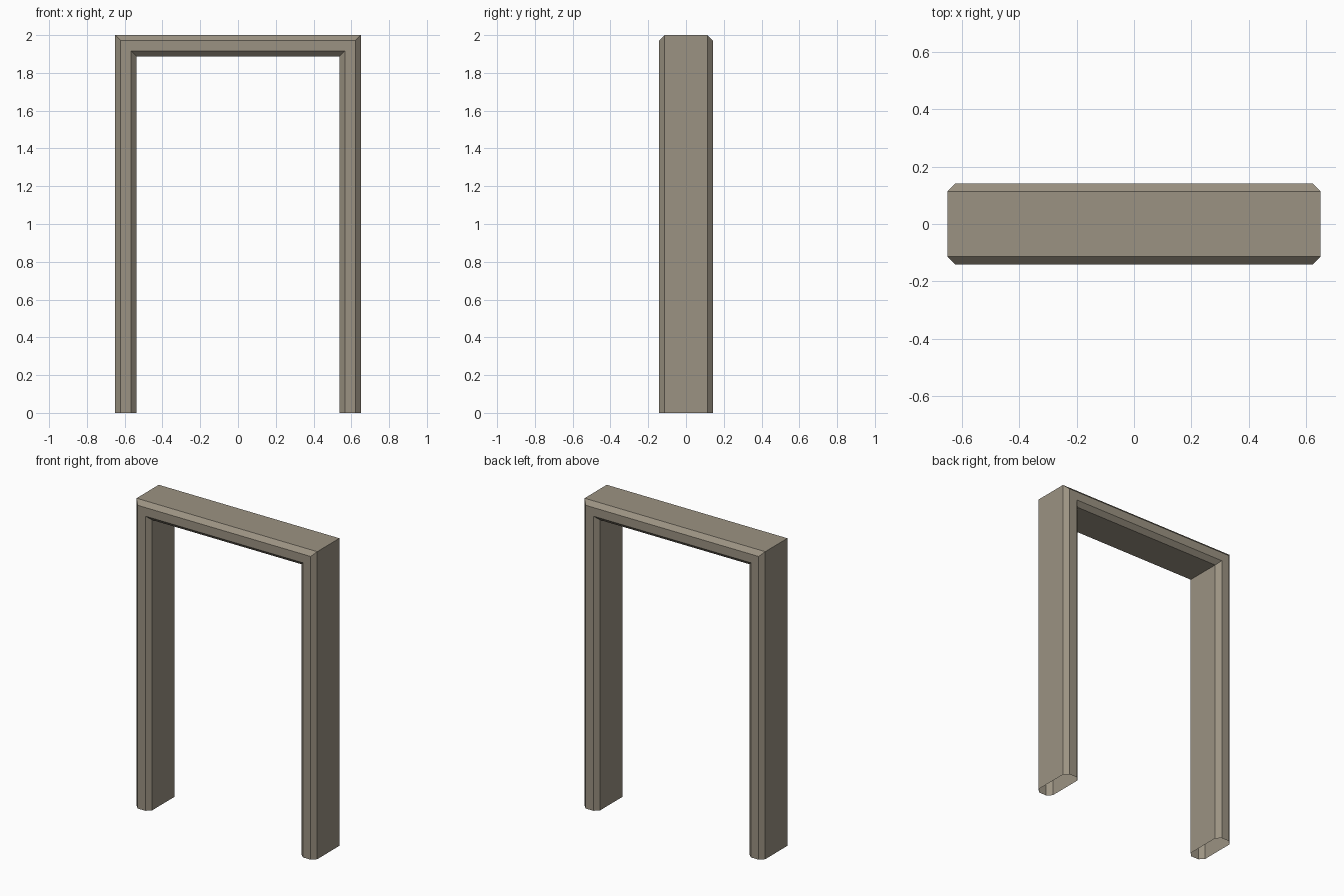
import bpy, bmesh

if "Cube" in bpy.data.objects:
    bpy.data.objects.remove(bpy.data.objects["Cube"])

# Sizes
HALF_W, TOP, THICK = 0.65, 2.0, 0.112
HALF_D, BEVEL = 0.142, 0.028

# Stone colour
stone = bpy.data.materials.new("warm grey stone")
stone.diffuse_color = (0.33, 0.29, 0.225, 1)
stone.use_nodes = True
stone.node_tree.nodes["Principled BSDF"].inputs["Base Color"].default_value = stone.diffuse_color

# Eight-sided profile: (inset from the outer edge, y)
d, b, t = HALF_D, BEVEL, THICK
profile = [(0, -d + b), (b, -d), (t - b, -d), (t, -d + b),
           (t, d - b), (t - b, d), (b, d), (0, d - b)]

# Sweep the profile up, across and down with mitred corners, feet left open
bm = bmesh.new()
rings = []
for side, at_top in ((-1, False), (-1, True), (1, True), (1, False)):
    rings.append([bm.verts.new((side * (HALF_W - i), y, TOP - i if at_top else 0))
                  for i, y in profile])
for r0, r1 in zip(rings, rings[1:]):
    for k in range(8):
        n = (k + 1) % 8
        bm.faces.new((r0[k], r0[n], r1[n], r1[k]))
bmesh.ops.recalc_face_normals(bm, faces=bm.faces)
# Make sure normals point outward (topmost face must look up)
bm.faces.ensure_lookup_table()
top_face = max(bm.faces, key=lambda f: f.calc_center_median().z)
if top_face.normal.z < 0:
    bmesh.ops.reverse_faces(bm, faces=bm.faces)

mesh = bpy.data.meshes.new("door_frame")
bm.to_mesh(mesh)
bm.free()
mesh.materials.append(stone)
frame = bpy.data.objects.new("door_frame", mesh)
bpy.context.collection.objects.link(frame)
